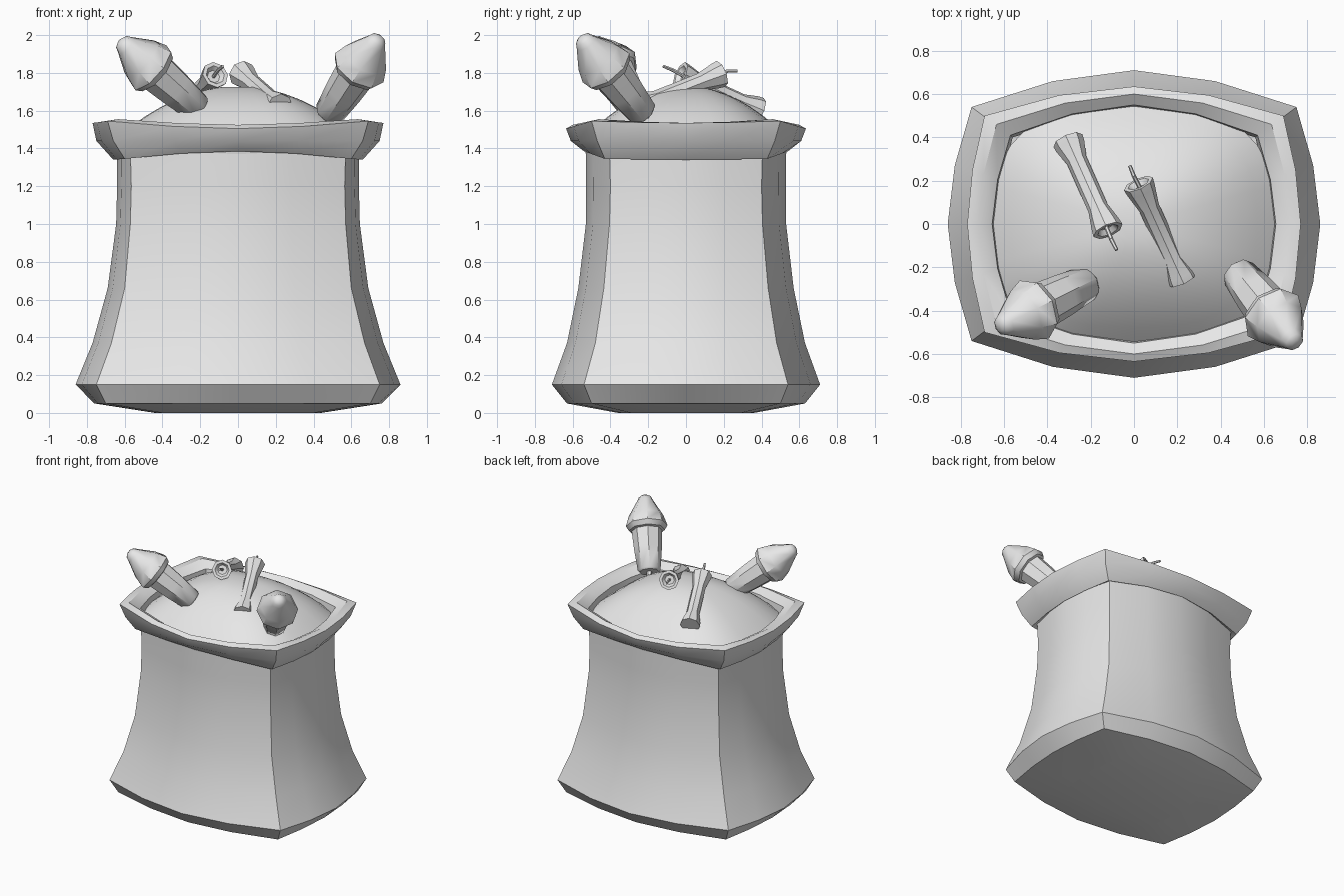
import bpy, bmesh, math
from mathutils import Vector

cube = bpy.data.objects.get("Cube")
if cube:
    bpy.data.objects.remove(cube, do_unlink=True)

grey = bpy.data.materials.new("plain_grey")
grey.use_nodes = True
grey.diffuse_color = (0.8, 0.8, 0.8, 1)
grey.node_tree.nodes["Principled BSDF"].inputs["Base Color"].default_value = (0.8, 0.8, 0.8, 1)


def loft(name, rings, cap_start=False, cap_end=False, angle=35):
    """Skin a list of equal-length point rings into one smooth-shaded object."""
    bm = bmesh.new()
    loops = [[bm.verts.new(p) for p in ring] for ring in rings]
    n = len(loops[0])
    for a, b in zip(loops, loops[1:]):
        for i in range(n):
            j = (i + 1) % n
            bm.faces.new((a[i], a[j], b[j], b[i]))
    if cap_start:
        bm.faces.new(loops[0][::-1])
    if cap_end:
        bm.faces.new(loops[-1])
    bmesh.ops.recalc_face_normals(bm, faces=bm.faces)
    mesh = bpy.data.meshes.new(name)
    bm.to_mesh(mesh)
    bm.free()
    mesh.materials.append(grey)
    obj = bpy.data.objects.new(name, mesh)
    bpy.context.collection.objects.link(obj)
    bpy.ops.object.select_all(action='DESELECT')
    obj.select_set(True)
    bpy.context.view_layer.objects.active = obj
    bpy.ops.object.shade_smooth_by_angle(angle=math.radians(angle))
    return obj


def bowed_ring(cx, cy, mx, my, zc, zf=None, zs=None):
    """Rectangle with corners (cx, cy) whose sides bow out to mx and my."""
    zf = zc if zf is None else zf
    zs = zc if zs is None else zs
    pts = []
    for side in (1, -1):
        for t in (-1, -0.5, 0, 0.5):          # left / right side
            k = 1 - abs(t) ** 1.75
            pts.append((side * (cx + (mx - cx) * k), side * t * cy, zc + (zs - zc) * k))
        for t in (1, 0.5, 0, -0.5):           # back / front side
            k = 1 - abs(t) ** 1.75
            pts.append((side * t * cx, side * (cy + (my - cy) * k), zc + (zf - zc) * k))
    return pts


# sack body, flared at the foot, with a slightly domed underside
loft("sack_body", [bowed_ring(*r) for r in (
    (0.40, 0.29, 0.44, 0.36, 0.0),
    (0.70, 0.50, 0.76, 0.63, 0.05),
    (0.75, 0.54, 0.86, 0.71, 0.15),
    (0.67, 0.48, 0.77, 0.63, 0.37),
    (0.60, 0.435, 0.69, 0.57, 0.66),
    (0.57, 0.405, 0.645, 0.53, 1.0),
    (0.565, 0.40, 0.64, 0.53, 1.2),
    (0.57, 0.405, 0.64, 0.53, 1.39),
)], cap_start=True)

# thick rolled collar
loft("sack_collar", [bowed_ring(*r) for r in (
    (0.56, 0.40, 0.63, 0.52, 1.37, 1.40, 1.37),
    (0.60, 0.43, 0.66, 0.54, 1.345, 1.385, 1.34),
    (0.66, 0.47, 0.75, 0.61, 1.44, 1.44, 1.44),
    (0.69, 0.50, 0.77, 0.635, 1.545, 1.505, 1.535),
    (0.635, 0.46, 0.72, 0.60, 1.555, 1.525, 1.535),
    (0.57, 0.41, 0.655, 0.55, 1.51, 1.49, 1.50),
    (0.56, 0.40, 0.64, 0.53, 1.37),
)])


# rounded mound filling the sack
def mound_ring(r, count=32):
    pts = []
    for i in range(count):
        a = math.tau * i / count
        c, s = math.cos(a), math.sin(a)
        pts.append((0.65 * r * math.copysign(abs(c) ** 0.7, c),
                    0.545 * r * math.copysign(abs(s) ** 0.7, s),
                    1.73 - 0.28 * r * r))
    return pts


loft("powder_mound", [mound_ring(r / 8) for r in range(8, 0, -1)], cap_end=True, angle=60)


def turned(name, start, end, profile, sides=8):
    """Lathe (fraction along axis, radius) pairs between two points."""
    start, end = Vector(start), Vector(end)
    axis = end - start
    q = axis.to_track_quat('Z', 'Y')
    rings = []
    for f, r in profile:
        rings.append([start + axis * f + q @ Vector((r * math.cos(math.tau * i / sides),
                                                     r * math.sin(math.tau * i / sides), 0))
                      for i in range(sides)])
    return loft(name, rings, True, True, 40)


# rockets with a wide pointed head and a short tail fuse
rocket = ((0, 0.07), (0.02, 0.082), (0.3, 0.10), (0.54, 0.11), (0.55, 0.13),
          (0.61, 0.15), (0.74, 0.125), (0.94, 0.058), (0.985, 0.045), (1.01, 0.02))
for side, tail, tip in (("right", (-0.21, -0.27, 1.61), (-0.62, -0.475, 1.965)),
                        ("left", (0.48, -0.225, 1.58), (0.745, -0.55, 1.985))):
    turned(side + "_rocket", tail, tip, rocket)
    t, p = Vector(tail), Vector(tip)
    turned(side + "_rocket_fuse", t - (p - t) * 0.12, t + (p - t) * 0.02,
           ((0, 0.02), (1, 0.02)), 6)

# spool-shaped crackers with a recessed end and a bent fuse
spool = ((0, 0.073), (0.06, 0.07), (0.22, 0.048), (0.75, 0.048), (0.93, 0.068),
         (1, 0.073), (1, 0.052), (0.95, 0.035))
for name, low, high, bend, tip in (
        ("back_cracker", (-0.305, 0.385, 1.60), (-0.12, -0.03, 1.79),
         (-0.105, -0.07, 1.815), (-0.08, -0.12, 1.835)),
        ("front_cracker", (0.22, -0.255, 1.62), (0.02, 0.185, 1.795),
         (0.00, 0.22, 1.81), (-0.02, 0.27, 1.81))):
    turned(name, low, high, spool)
    root = Vector(high).lerp(Vector(low), 0.06)
    turned(name + "_fuse_base", root, bend, ((0, 0.01), (1, 0.01)), 6)
    turned(name + "_fuse_tip", bend, tip, ((0, 0.01), (1, 0.008)), 6)
